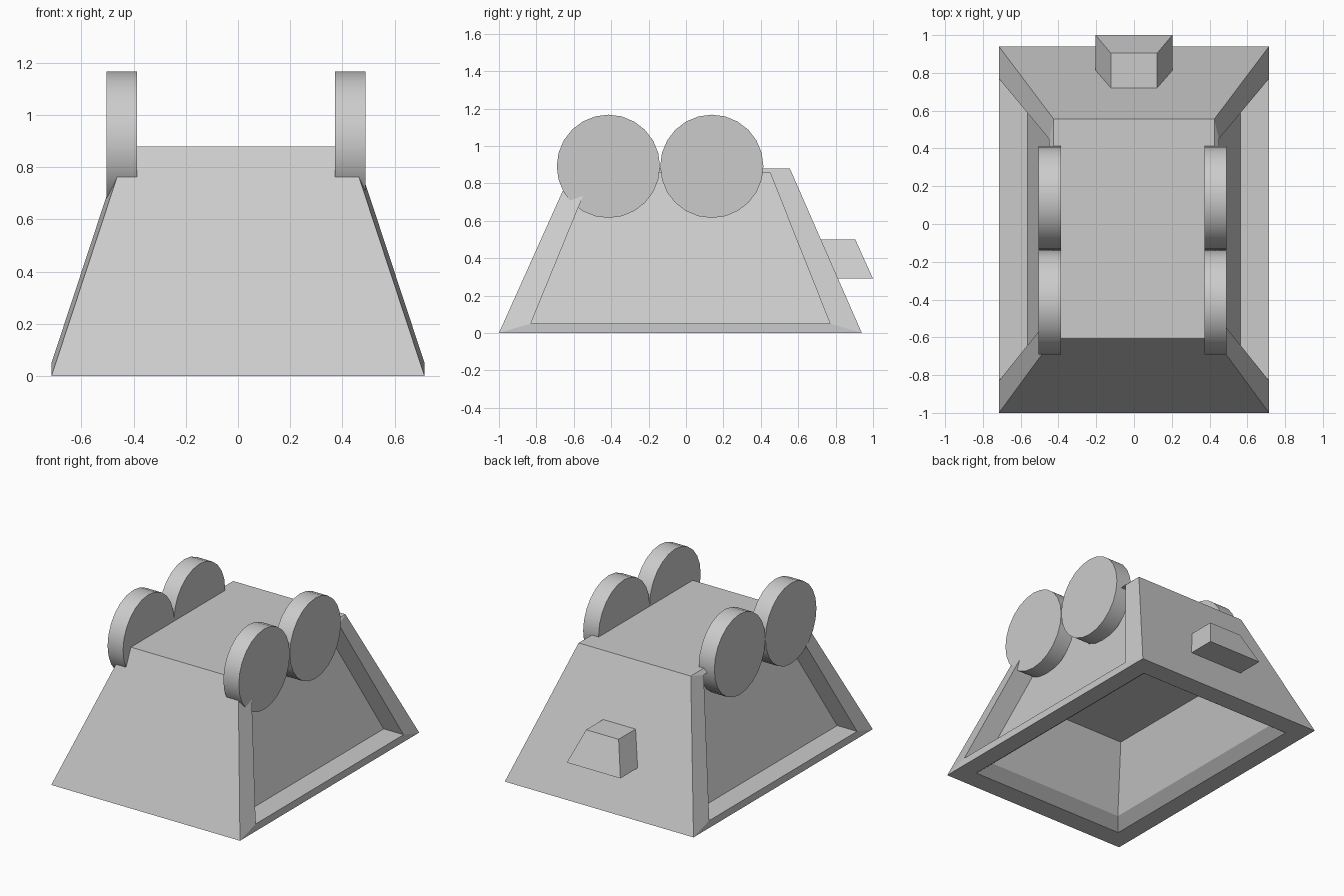
import bpy, bmesh, math

if "Cube" in bpy.data.objects:
    bpy.data.objects.remove(bpy.data.objects["Cube"])


def finish(name, bm):
    bmesh.ops.recalc_face_normals(bm, faces=bm.faces[:])
    me = bpy.data.meshes.new(name)
    bm.to_mesh(me)
    bm.free()
    ob = bpy.data.objects.new(name, me)
    bpy.context.collection.objects.link(ob)
    return ob


def rect(bm, x, y0, y1, z):
    return [bm.verts.new((a, b, z)) for a, b in ((-x, y0), (x, y0), (x, y1), (-x, y1))]


def bridge(bm, a, b):
    for i in range(len(a)):
        j = (i + 1) % len(a)
        bm.faces.new((a[i], a[j], b[j], b[i]))


# Body: tapered shell with a recessed panel in each side
bm = bmesh.new()
base = rect(bm, 0.715, -1.0, 0.94, 0)
top = rect(bm, 0.425, -0.605, 0.555, 0.88)
bm.faces.new(top)
bm.faces.new((base[0], base[1], top[1], top[0]))
bm.faces.new((base[2], base[3], top[3], top[2]))

panel = ((-0.83, 0.05), (0.77, 0.05), (0.45, 0.855), (-0.50, 0.855))
for s, outer in ((1, [base[1], base[2], top[2], top[1]]),
                 (-1, [base[0], base[3], top[3], top[0]])):
    lip, inner = [], []
    for y, z in panel:
        x = 0.715 - (z - 0.05) * 0.33
        lip.append(bm.verts.new((s * x, y, z)))
        inner.append(bm.verts.new((s * (x - 0.15), y, z)))
    bridge(bm, outer, lip)
    bridge(bm, lip, inner)
    bm.faces.new(inner)

# Underside: flat rim, chamfer and tapered cavity
prev = base
for x, y0, y1, z in ((0.59, -0.86, 0.80, 0), (0.52, -0.78, 0.72, 0.06),
                     (0.385, -0.59, 0.54, 0.47)):
    ring = rect(bm, x, y0, y1, z)
    bridge(bm, prev, ring)
    prev = ring
bm.faces.new(prev)
finish("body", bm)

# Rear block: tapered step projecting from the back wall
bm = bmesh.new()
low = rect(bm, 0.203, 0.813, 1.0, 0.29)
high = rect(bm, 0.123, 0.721, 0.905, 0.50)
bridge(bm, low, high)
bm.faces.new(low)
bm.faces.new(high)
finish("rear_block", bm)

# Four upright discs along the top edges
for side, x in (("right", 0.431), ("left", -0.446)):
    for end, y in (("front", -0.415), ("back", 0.138)):
        bpy.ops.mesh.primitive_cylinder_add(
            vertices=24, radius=0.276, depth=0.117,
            location=(x, y, 0.891), rotation=(0, math.pi / 2, 0))
        disc = bpy.context.object
        disc.name = f"disc_{end}_{side}"
        bpy.ops.object.shade_smooth_by_angle(angle=math.radians(30))
